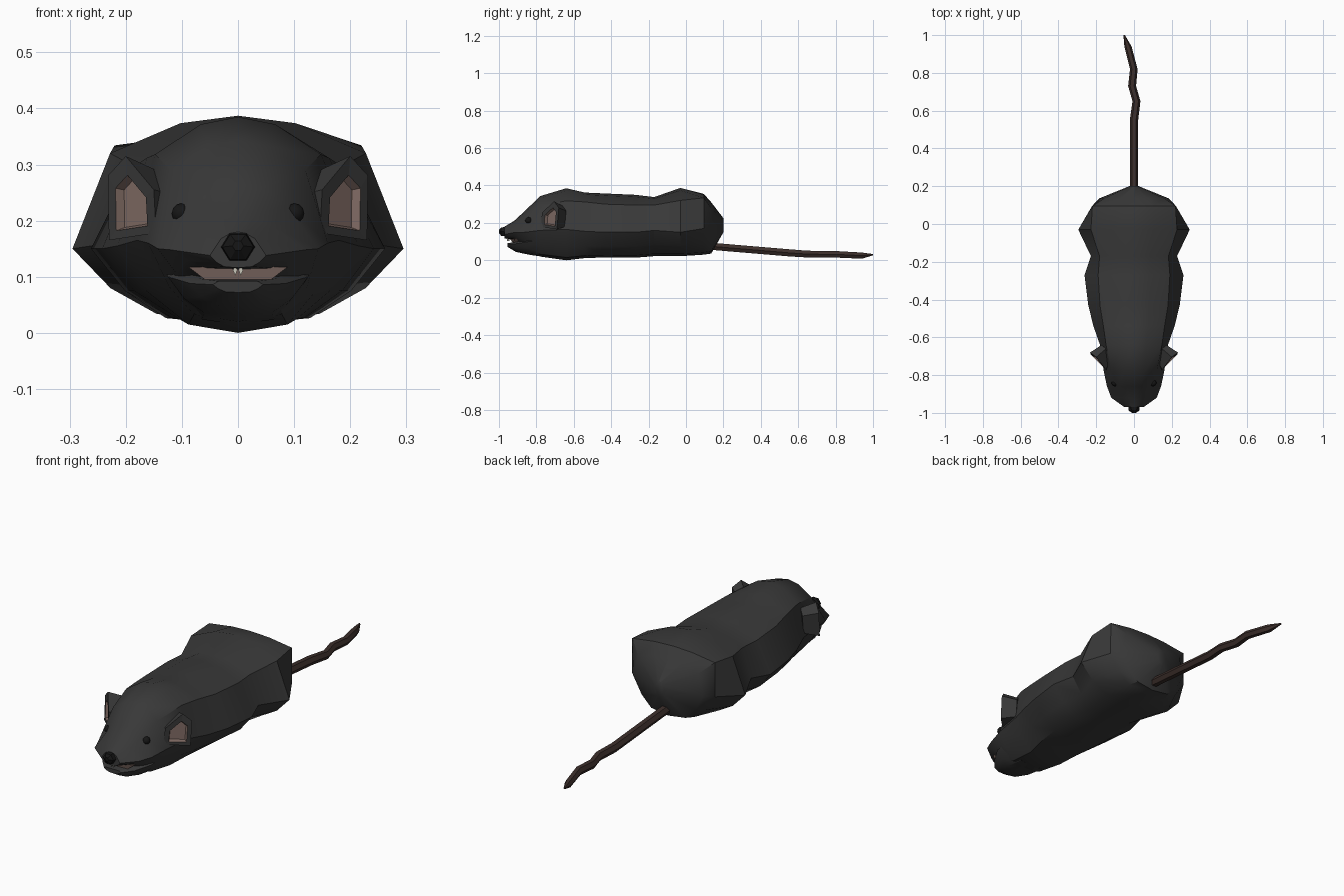
import bpy, math
from mathutils import Vector


def material(name, r, g, b):
    m = bpy.data.materials.new(name)
    m.diffuse_color = (r, g, b, 1)
    return m


FUR = material("fur", 0.04, 0.04, 0.04)
SKIN = material("tail_skin", 0.045, 0.028, 0.024)
PINK = material("pink_skin", 0.22, 0.15, 0.13)
BLACK = material("black", 0.008, 0.008, 0.008)
TOOTH = material("tooth", 0.6, 0.58, 0.5)


def make(name, verts, faces, mat, angle=0):
    me = bpy.data.meshes.new(name)
    me.from_pydata([tuple(v) for v in verts], [], faces)
    ob = bpy.data.objects.new(name, me)
    bpy.context.collection.objects.link(ob)
    me.materials.append(mat)
    bpy.ops.object.select_all(action='DESELECT')
    ob.select_set(True)
    bpy.context.view_layer.objects.active = ob
    bpy.ops.object.mode_set(mode='EDIT')
    bpy.ops.mesh.select_all(action='SELECT')
    bpy.ops.mesh.normals_make_consistent(inside=False)
    bpy.ops.object.mode_set(mode='OBJECT')
    if angle:
        bpy.ops.object.shade_smooth_by_angle(angle=math.radians(angle))
    return ob


def loft(name, rings, mat, angle=0):
    n = len(rings[0])
    verts = [p for r in rings for p in r]
    faces = [(i * n + j, i * n + (j + 1) % n, (i + 1) * n + (j + 1) % n, (i + 1) * n + j)
             for i in range(len(rings) - 1) for j in range(n)]
    faces += [tuple(range(n)), tuple(range(len(verts) - n, len(verts)))]
    return make(name, verts, faces, mat, angle)


def body_ring(y, top, bot, w, zw, sx, sz):
    half = [(sx * 0.45, top + (sz - top) * 0.2), (sx, sz), (w, zw),
            (w * 0.77, zw + (bot - zw) * 0.55), (w * 0.49, bot + (zw - bot) * 0.09)]
    pts = [(0, top)] + half + [(0, bot)] + [(-x, z) for x, z in reversed(half)]
    return [(x, y, z) for x, z in pts]


def oval(y, cz, rx, rz, n=6, cx=0):
    return [(cx + rx * math.cos(2 * math.pi * k / n), y, cz + rz * math.sin(2 * math.pi * k / n))
            for k in range(n)]


# Body with head, back and haunches: y, top, bottom, width, width height, shoulder x, shoulder z
SECTIONS = [
    (-0.970, 0.180, 0.116, 0.050, 0.138, 0.030, 0.168),
    (-0.920, 0.210, 0.112, 0.120, 0.148, 0.060, 0.190),
    (-0.860, 0.265, 0.070, 0.143, 0.150, 0.085, 0.228),
    (-0.780, 0.343, 0.020, 0.160, 0.160, 0.120, 0.290),
    (-0.640, 0.385, 0.000, 0.180, 0.165, 0.148, 0.318),
    (-0.540, 0.362, 0.012, 0.215, 0.155, 0.162, 0.312),
    (-0.430, 0.357, 0.015, 0.242, 0.150, 0.180, 0.300),
    (-0.270, 0.350, 0.014, 0.262, 0.150, 0.190, 0.295),
    (-0.170, 0.338, 0.022, 0.228, 0.160, 0.182, 0.295),
    (-0.030, 0.387, 0.022, 0.295, 0.150, 0.228, 0.320),
    (0.095, 0.355, 0.030, 0.222, 0.170, 0.220, 0.334),
    (0.135, 0.310, 0.036, 0.185, 0.180, 0.160, 0.280),
    (0.200, 0.225, 0.150, 0.025, 0.190, 0.018, 0.210),
]
loft("body", [body_ring(*s) for s in SECTIONS], FUR, 32)

# Lower jaw
JAW = [(-0.955, 0.092, 0.072, 0.045, 0.086, 0.035, 0.092),
       (-0.910, 0.096, 0.045, 0.085, 0.088, 0.070, 0.097),
       (-0.840, 0.110, 0.030, 0.125, 0.100, 0.100, 0.112),
       (-0.740, 0.120, 0.015, 0.130, 0.110, 0.100, 0.120)]
loft("lower_jaw", [body_ring(*s) for s in JAW], FUR, 32)

# Open mouth lining, crescent profile
smile = [(-0.088, 0.117), (0, 0.120), (0.088, 0.117), (0.055, 0.092), (-0.055, 0.092)]
loft("mouth", [[(x, y + 0.35 * abs(x), z) for x, z in smile] for y in (-0.945, -0.87)], PINK)

# Nose
loft("nose", [oval(-1.0, 0.155, 0.010, 0.010), oval(-0.988, 0.153, 0.028, 0.026),
              oval(-0.955, 0.153, 0.032, 0.030)], BLACK)

# Tail
PATH = [(0, 0.12, 0.076, 0.022), (0, 0.55, 0.040, 0.022), (0.013, 0.65, 0.033, 0.021),
        (-0.010, 0.73, 0.032, 0.021), (-0.001, 0.82, 0.031, 0.020),
        (-0.032, 0.94, 0.025, 0.019), (-0.052, 1.0, 0.030, 0.004)]
loft("tail", [oval(y, z, r, r, 6, x) for x, y, z, r in PATH], SKIN, 25)

EAR = [(0.146, -0.775, 0.178), (0.230, -0.690, 0.165), (0.232, -0.680, 0.280),
       (0.200, -0.705, 0.315), (0.150, -0.770, 0.255)]

for side, label in ((1, "left"), (-1, "right")):
    def flip(pts):
        return [(p[0] * side, p[1], p[2]) for p in pts]

    # Ear: outer shell narrowing towards the head, rim and recessed pink inside
    rim = [Vector(p) for p in EAR]
    c = sum(rim, Vector()) / 5
    back = [c + (p - c) * 0.75 + Vector((-0.050, 0.050, -0.005)) for p in rim]
    inner = [c + (p - c) * 0.66 + Vector((0, 0, -0.008)) for p in rim]
    deep = [c + (p - c) * 0.58 + Vector((-0.012, 0.012, -0.008)) for p in rim]
    n = 5
    verts = flip(back + rim + inner + deep)
    faces = [(i * n + j, i * n + (j + 1) % n, (i + 1) * n + (j + 1) % n, (i + 1) * n + j)
             for i in range(3) for j in range(n)] + [tuple(range(n)), tuple(range(15, 20))]
    ear = make(label + "_ear", verts, faces, FUR)
    ear.data.materials.append(PINK)
    for f in list(ear.data.polygons)[10:15] + [ear.data.polygons[-1]]:
        f.material_index = 1

    # Eye
    bpy.ops.mesh.primitive_uv_sphere_add(segments=10, ring_count=6, radius=0.018,
                                         location=(side * 0.101, -0.842, 0.213))
    eye = bpy.context.object
    eye.name = label + "_eye"
    eye.data.materials.append(BLACK)
    bpy.ops.object.shade_smooth()

    # Brow ridge over the eye
    brow = [(0.082, -0.845, 0.232), (0.112, -0.815, 0.236), (0.128, -0.765, 0.275), (0.105, -0.79, 0.285)]
    low = [(x - 0.02, y + 0.03, z - 0.02) for x, y, z in brow]
    loft(label + "_brow", [flip(brow), flip(low)], FUR)

    # Front tooth
    loft(label + "_tooth", [oval(y, 0.112, 0.004, 0.010, 4, side * 0.005)
                            for y in (-0.957, -0.945)], TOOTH)
